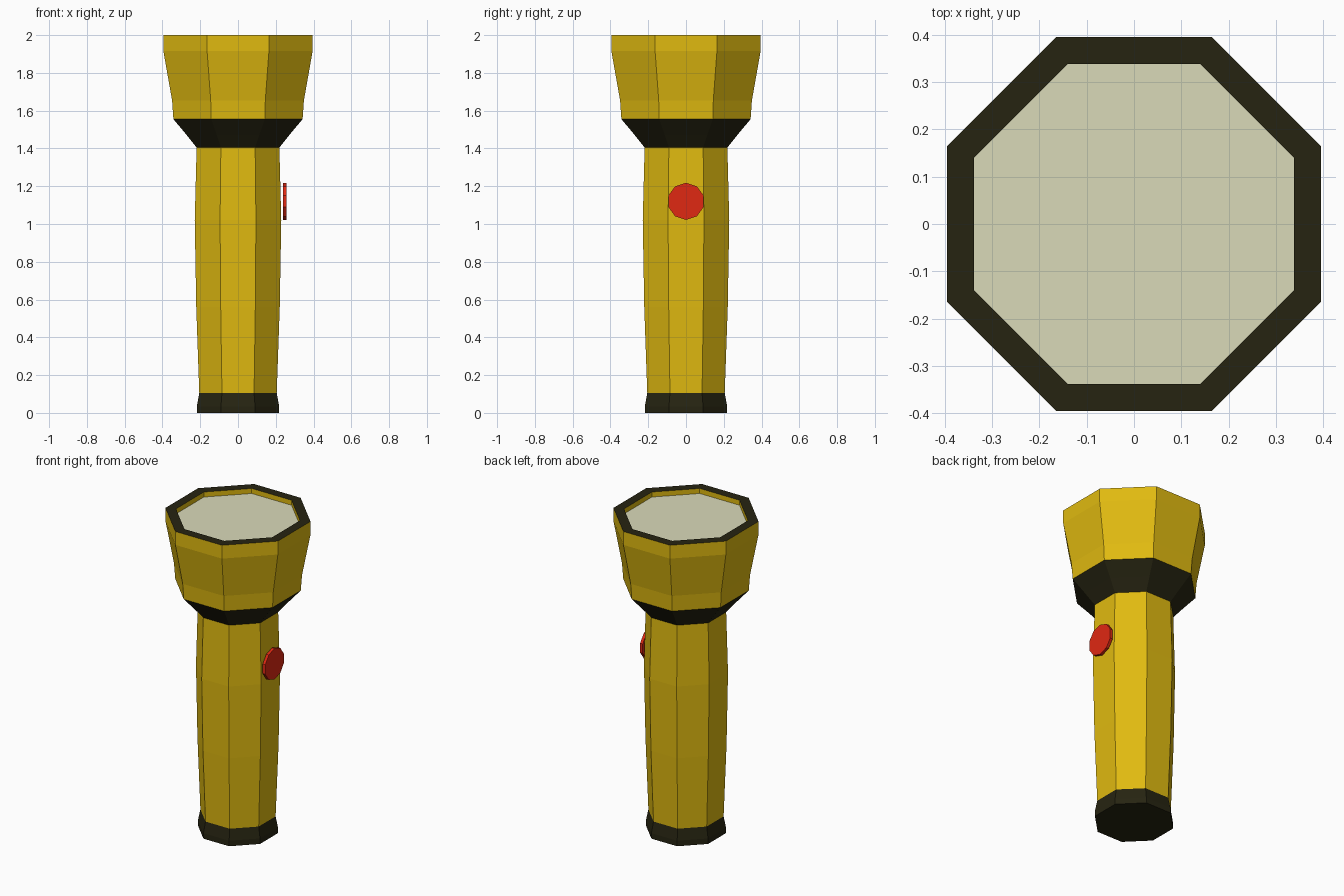
import bpy, bmesh, math
from mathutils import Matrix

if "Cube" in bpy.data.objects:
    bpy.data.objects.remove(bpy.data.objects["Cube"])


def material(name, rgb):
    lin = [(c / 255 / 12.92) if c <= 10 else ((c / 255 + 0.055) / 1.055) ** 2.4 for c in rgb]
    m = bpy.data.materials.new(name)
    m.diffuse_color = (*lin, 1)
    m.use_nodes = True
    m.node_tree.nodes["Principled BSDF"].inputs["Base Color"].default_value = m.diffuse_color
    return m


YELLOW = material("yellow plastic", (224, 186, 16))
BLACK = material("dark rubber", (38, 36, 17))
LENS = material("pale lens", (218, 218, 185))
RED = material("red button", (224, 40, 18))


def finish(name, bm, mats):
    bmesh.ops.recalc_face_normals(bm, faces=bm.faces)
    me = bpy.data.meshes.new(name)
    bm.to_mesh(me)
    bm.free()
    for m in mats:
        me.materials.append(m)
    ob = bpy.data.objects.new(name, me)
    bpy.context.collection.objects.link(ob)
    return ob


def octagon_lathe(name, profile, mats, bands=None, cap_start=False, cap_end=False):
    """Stack octagon rings from (flat-to-centre distance, height) pairs."""
    bm = bmesh.new()
    rings = []
    for a, z in profile:
        r = a / math.cos(math.pi / 8)
        rings.append([bm.verts.new((r * math.cos((i + 0.5) * math.pi / 4),
                                    r * math.sin((i + 0.5) * math.pi / 4), z)) for i in range(8)])
    for k, (lo, hi) in enumerate(zip(rings, rings[1:])):
        for i in range(8):
            j = (i + 1) % 8
            f = bm.faces.new((lo[i], lo[j], hi[j], hi[i]))
            f.material_index = bands[k] if bands else 0
    if cap_start:
        bm.faces.new(rings[0])
    if cap_end:
        bm.faces.new(rings[-1]).material_index = bands[-1] if bands else 0
    return finish(name, bm, mats)


# Rubber end cap
octagon_lathe("end_cap", [(0.218, 0), (0.218, 0.035), (0.205, 0.105)], [BLACK], cap_start=True)

# Gently swelling handle
octagon_lathe("handle", [(0.205, 0.105), (0.221, 0.56), (0.229, 1.02), (0.219, 1.405)], [YELLOW])

# Flared rubber collar
octagon_lathe("collar", [(0.219, 1.405), (0.275, 1.475), (0.342, 1.555)], [BLACK])

# Head, dark rim, recess wall and lens
octagon_lathe("head",
              [(0.342, 1.555), (0.349, 1.655), (0.395, 1.915), (0.395, 2.0), (0.338, 2.0), (0.338, 1.968)],
              [YELLOW, BLACK, LENS], bands=[0, 0, 0, 1, 0, 2], cap_end=True)

# Ten-sided push button on the right side
bm = bmesh.new()
bmesh.ops.create_cone(bm, cap_ends=True, segments=10, radius1=0.098, radius2=0.098, depth=0.018,
                      matrix=Matrix.Translation((0.248, 0, 1.12)) @ Matrix.Rotation(math.pi / 2, 4, 'Y')
                      @ Matrix.Rotation(math.pi / 2, 4, 'Z'))
finish("button", bm, [RED])
